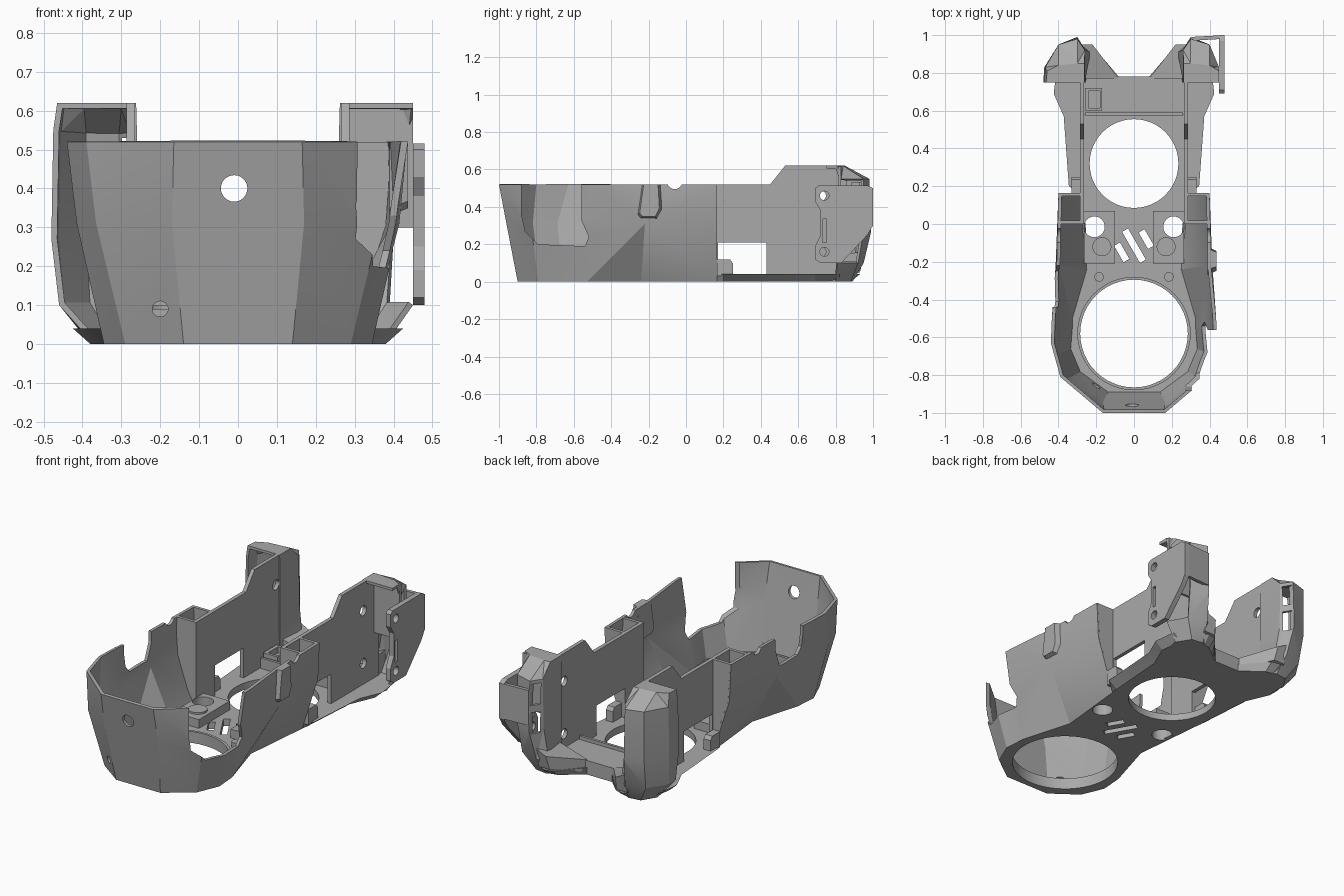
import bpy, bmesh, math
from mathutils import Matrix

if "Cube" in bpy.data.objects:
    bpy.data.objects.remove(bpy.data.objects["Cube"])

grey = bpy.data.materials.new("plain grey")
grey.use_nodes = True
grey.diffuse_color = (0.4, 0.4, 0.4, 1)
grey.node_tree.nodes["Principled BSDF"].inputs["Base Color"].default_value = (0.4, 0.4, 0.4, 1)
parts = []


def loft(name, rings, drop=None, cutter=False):
    """Skin closed rings of points, cap both ends, then drop unwanted faces."""
    bm = bmesh.new()
    vs = [[bm.verts.new(p) for p in ring] for ring in rings]
    n = len(vs[0])
    for a, b in zip(vs, vs[1:]):
        for i in range(n):
            j = (i + 1) % n
            bm.faces.new((a[i], a[j], b[j], b[i]))
    bm.faces.new(vs[0])
    bm.faces.new(vs[-1])
    bmesh.ops.recalc_face_normals(bm, faces=bm.faces[:])
    if drop:
        bm.normal_update()
        bmesh.ops.delete(bm, geom=[f for f in bm.faces if drop(f)], context='FACES')
        bmesh.ops.triangulate(bm, faces=bm.faces[:], quad_method='SHORT_EDGE')
    mesh = bpy.data.meshes.new(name)
    bm.to_mesh(mesh)
    bm.free()
    ob = bpy.data.objects.new(name, mesh)
    bpy.context.scene.collection.objects.link(ob)
    if cutter:
        ob.hide_render = True
    else:
        mesh.materials.append(grey)
        parts.append(ob)
    return ob


def prism(name, poly, axis, lo, hi, cutter=False):
    """Extrude a 2D polygon along x, y or z."""
    put = {'x': lambda p, t: (t, p[0], p[1]),
           'y': lambda p, t: (p[0], t, p[1]),
           'z': lambda p, t: (p[0], p[1], t)}[axis]
    return loft(name, [[put(p, t) for p in poly] for t in (lo, hi)], cutter=cutter)


def box(name, x, y, z, cutter=False):
    return prism(name, [(x[0], y[0]), (x[1], y[0]), (x[1], y[1]), (x[0], y[1])], 'z', *z, cutter)


def circle(c, r, n=48):
    return [(c[0] + r * math.cos(math.tau * i / n), c[1] + r * math.sin(math.tau * i / n)) for i in range(n)]


def hole(c, r, axis, lo, hi):
    return prism("cutter", circle(c, r), axis, lo, hi, True)


def bake(ob, cutters=(), thickness=0):
    """Thicken, cut and bake the result, removing the cutters."""
    if thickness:
        m = ob.modifiers.new("wall", 'SOLIDIFY')
        m.thickness, m.offset, m.use_even_offset = thickness, -1, True
    for c in cutters:
        m = ob.modifiers.new("cut", 'BOOLEAN')
        m.operation, m.solver, m.object = 'DIFFERENCE', 'EXACT', c
    bpy.context.view_layer.update()
    deps = bpy.context.evaluated_depsgraph_get()
    mesh = bpy.data.meshes.new_from_object(ob.evaluated_get(deps))
    ob.modifiers.clear()
    ob.data = mesh
    for c in cutters:
        bpy.data.objects.remove(c)


def both(half):
    return half + [(-x, y) for x, y in reversed(half)]


def at(z, pts):
    return [(x, y, z) for x, y in pts]


# Faceted front shell, open above, below and behind
foot = [(.29, .165), (.25, -.24), (.335, -.53), (.345, -.66), (.29, -.79), (.14, -.9)]
waist = [(.39, .165), (.415, -.22), (.405, -.58), (.415, -.69), (.365, -.83), (.17, -.96)]
rim = [(.4, .165), (.41, -.24), (.435, -.5), (.44, -.63), (.39, -.81), (.165, -1)]
shell = loft("front_shell", [at(0, both(foot)), at(.31, both(waist)), at(.52, both(rim))],
             drop=lambda f: abs(f.normal.z) > .95 or f.normal.y > .95)
side_notch = [(-.88, .6), (-.88, .36), (-.86, .27), (-.79, .2), (-.54, .19), (-.52, .24), (-.56, .33), (-.56, .6)]
small_notch = [(-.44, .6), (-.44, .4), (-.41, .36), (-.25, .36), (-.22, .46), (-.22, .6)]
bake(shell, [prism("cutter", side_notch, 'x', .2, .6, True),
             prism("cutter", small_notch, 'x', -.6, -.3, True),
             hole((-.06, .535), .04, 'x', -.6, .6),
             hole((-.01, .4), .034, 'y', -1.1, -.8),
             hole((-.2, .09), .02, 'y', -1.1, -.6)], .018)

# Floor plate, chamfered outward at the rear
front_half = list(reversed(foot))
rear_low = [(.295, .2), (.32, .55), (.38, .69), (.36, .82), (.24, .88), (.2, .87), (.08, .78)]
rear_high = [(.345, .2), (.372, .57), (.425, .69), (.41, .82), (.25, .93), (.2, .92), (.08, .78)]
floor = loft("floor", [at(0, both(front_half + rear_low)), at(.04, both(front_half + rear_high))])


def slot(x, y, length):
    ob = box("cutter", (-.018, .018), (-length / 2, length / 2), (-.1, .3), True)
    ob.data.transform(Matrix.Translation((x, y, 0)) @ Matrix.Rotation(.52, 4, 'Z'))
    return ob


cuts = [hole((0, .32), .235, 'z', -.1, .3), hole((0, -.58), .285, 'z', -.1, .3),
        slot(-.065, -.15, .1), slot(0, -.115, .19), slot(.065, -.08, .1)]
cuts += [hole((s * .21, -.015), .055, 'z', -.1, .3) for s in (1, -1)]
bake(floor, cuts)

# Raised lip round the front opening
lip = prism("opening_lip", circle((0, -.58), .3), 'z', .03, .065)
bake(lip, [hole((0, -.58), .285, 'z', -.1, .3)])

# Rear deck with its ridge and small box
box("rear_deck", (-.27, .27), (.58, .78), (.03, .08))
box("deck_ridge", (-.26, .26), (.575, .59), (.03, .1))
tray = box("deck_box", (-.26, -.17), (.6, .72), (.07, .12))
bake(tray, [box("cutter", (-.24, -.18), (.615, .705), (.085, .2), True)])

wall_profile = [(0, .03), (0, .52), (.45, .52), (.53, .62), (.83, .62), (.86, .6), (.86, .03)]
corner_rings = [
    (0, [(.37, .75), (.38, .8), (.33, .88), (.26, .89), (.22, .87), (.25, .75)]),
    (.1, [(.46, .75), (.46, .81), (.39, .92), (.28, .95), (.23, .91), (.26, .75)]),
    (.27, [(.48, .75), (.475, .83), (.4, .95), (.3, .99), (.255, .92), (.26, .75)]),
    (.55, [(.475, .75), (.47, .83), (.4, .95), (.3, .98), (.26, .92), (.26, .75)]),
    (.62, [(.465, .75), (.46, .81), (.4, .84), (.3, .85), (.262, .85), (.262, .75)])]

for s, side in ((1, "left"), (-1, "right")):
    def span(a, b):
        return tuple(sorted((s * a, s * b)))

    # Flat side wall with window and screw holes
    wall = prism(side + "_side_wall", wall_profile, 'x', *span(.265, .287))
    holes = [(.72, .46), (.72, .16)] if s > 0 else [(.72, .46)]
    bake(wall, [box("cutter", span(.2, .4), (.17, .43), (.04, .21), True)]
         + [hole(c, .028, 'x', *span(.2, .4)) for c in holes])

    # Hollow rear corner, open to the front
    limit = .45 if s > 0 else 1
    corner = loft(side + "_rear_corner",
                  [at(z, [(s * min(x, limit), y) for x, y in ring]) for z, ring in corner_rings],
                  drop=lambda f: f.normal.y < -.9 or (s > 0 and f.normal.x > .75))
    bake(corner, [box("cutter", span(.266, .298), (.885, 1.05), z, True) for z in ((.25, .37), (.41, .53))]
         + [hole((.72 + .0, .46), .028, 'x', *span(.2, .3))], .015)

    # Sloped gusset between the deck and the corner
    loft(side + "_gusset", [[(s * .08, .77, .01), (s * .21, .93, .05), (s * .28, .93, .05), (s * .28, .77, .01)],
                            [(s * .08, .77, .08), (s * .22, .95, .13), (s * .28, .95, .16), (s * .28, .77, .14)]])

    # Channel bulkheads joining wall and shell
    panel = [(s * x, z) for x, z in [(.27, .03), (.285, .03), (.38, .3), (.395, .52), (.27, .52)]]
    for y in (0, .147):
        prism(side + "_bulkhead", panel, 'y', y, y + .018)

    # Raised mounting block with a through hole and a round pad
    block = box(side + "_mount_block", span(.1, .265), (-.21, .07), (.03, .09))
    bake(block, [hole((s * .21, -.015), .055, 'z', 0, .2)])
    prism(side + "_mount_pad", circle((s * .17, -.12), .05), 'z', .08, .1)
    prism(side + "_screw_boss", circle((s * .185, -.28), .025, 24), 'z', .03, .07)

    # Rounded tab beside the window
    tab = [(.165, .03), (.25, .03), (.25, .1), (.235, .12), (.165, .12)]
    prism(side + "_floor_tab", tab, 'x', *span(.287, .33))

# Outer boss on the left of the shell
boss = [(-.27, .35), (-.25, .33), (-.15, .33), (-.12, .38), (-.13, .52), (-.24, .52)]
loft("shell_boss", [[(.39, y, z) for y, z in boss],
                    [(.437, -.195 + (y + .195) * .7, .52 + (z - .52) * .9) for y, z in boss]])

# Bracket plate on the left rear corner, with its front and back panels
bracket = [(.69, .5), (.69, .43), (.72, .38), (.72, .25), (.69, .19), (.69, .12), (.72, .1), (.83, .1),
           (.97, .25), (1, .3), (1, .5), (.97, .515), (.71, .515)]
plate = prism("bracket_plate", bracket, 'x', .45, .48)
bake(plate, [hole(c, .024, 'x', .4, .5) for c in ((.74, .46), (.74, .16))]
     + [box("cutter", (.4, .5), (.73, .752), (.21, .335), True)])
prism("bracket_back", [(.3, .97), (.47, .98), (.48, 1), (.3, .99)], 'z', .3, .5)
box("corner_panel", (.28, .45), (.815, .83), (.3, .615))

# Smooth the round parts and keep the creases sharp
bpy.ops.object.select_all(action='DESELECT')
for ob in parts:
    ob.select_set(True)
bpy.context.view_layer.objects.active = parts[0]
bpy.ops.object.shade_smooth_by_angle(angle=math.radians(16))
